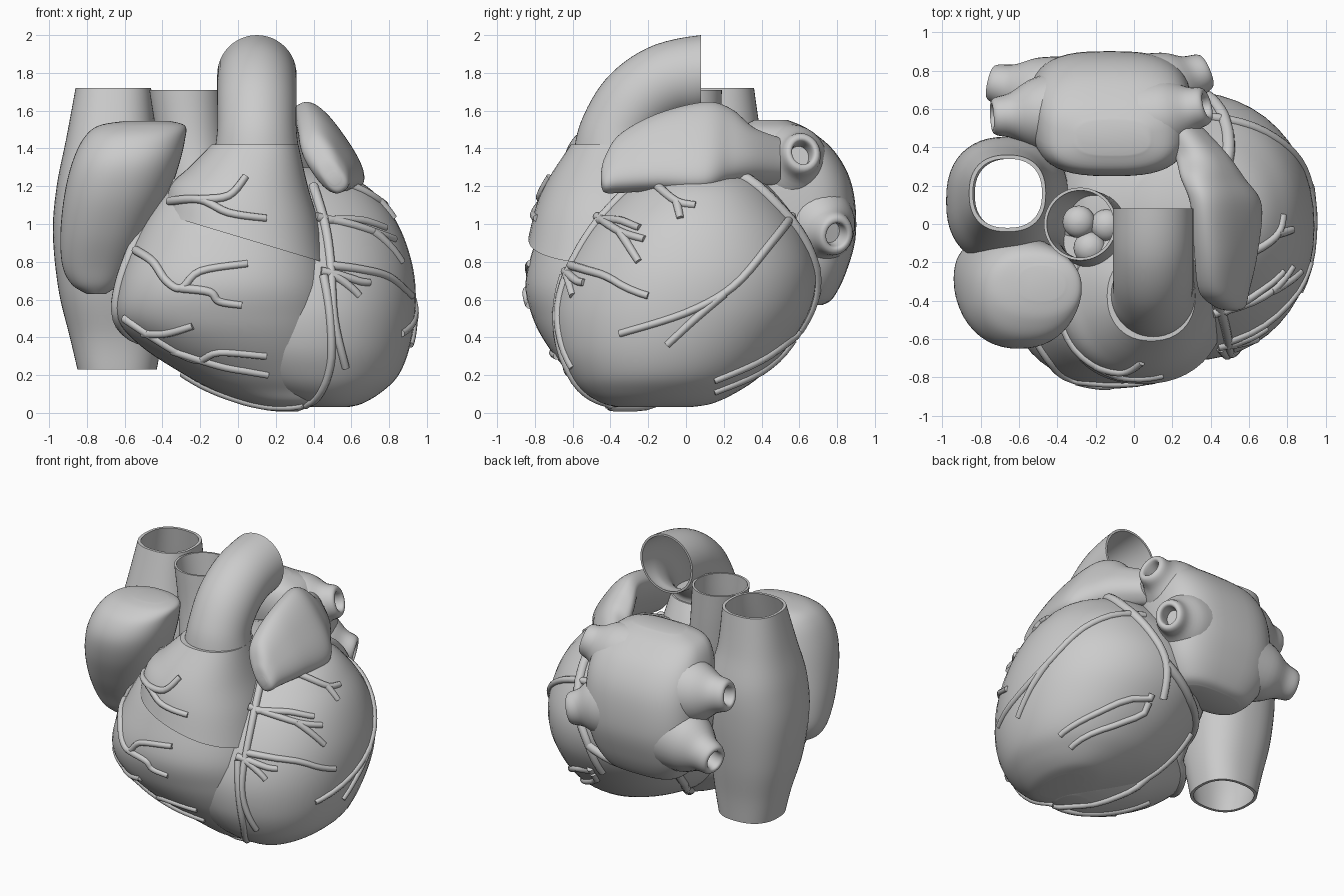
import bpy, bmesh
from math import sin, cos, pi, radians, copysign
from mathutils import Vector
from mathutils.bvhtree import BVHTree

if "Cube" in bpy.data.objects:
    bpy.data.objects.remove(bpy.data.objects["Cube"])


def smooth(rows, k=6):
    """Catmull-Rom interpolation of rows of numbers."""
    p = [rows[0]] + list(rows) + [rows[-1]]
    out = []
    for i in range(1, len(p) - 2):
        for j in range(k):
            t = j / k
            out.append([0.5 * (2 * b + (c - a) * t + (2 * a - 5 * b + 4 * c - d) * t * t
                               + (3 * b - a - 3 * c + d) * t ** 3)
                        for a, b, c, d in zip(*p[i - 1:i + 3])])
    return out + [list(rows[-1])]


def box(r):
    """Horizontal section: z, x0, x1, y0, y1, optional tilt."""
    z, x0, x1, y0, y1 = r[:5]
    tilt = r[5] if len(r) > 5 else 0
    return (Vector(((x0 + x1) / 2, (y0 + y1) / 2, z)),
            Vector(((x1 - x0) / 2, 0, -tilt)), Vector((0, (y1 - y0) / 2, 0)))


def loft(name, sections, n=2.0, wall=0, seg=48):
    """Skin (centre, u, v) sections; wall > 0 makes an open hollow tube."""
    if wall:
        sections = sections + [(c, u * (1 - wall / u.length), v * (1 - wall / v.length))
                               for c, u, v in reversed(sections)]
    bm = bmesh.new()
    rings = []
    f = lambda s: copysign(abs(s) ** (2 / n), s)
    for c, u, v in sections:
        rings.append([bm.verts.new(c + u * f(cos(2 * pi * i / seg)) + v * f(sin(2 * pi * i / seg)))
                      for i in range(seg)])
    pairs = list(zip(rings, rings[1:]))
    if wall:
        pairs.append((rings[-1], rings[0]))
    for a, b in pairs:
        for i in range(seg):
            j = (i + 1) % seg
            bm.faces.new((a[i], a[j], b[j], b[i]))
    if not wall:
        bm.faces.new(rings[0][::-1])
        bm.faces.new(rings[-1])
    bmesh.ops.recalc_face_normals(bm, faces=bm.faces)
    me = bpy.data.meshes.new(name)
    bm.to_mesh(me)
    bm.free()
    ob = bpy.data.objects.new(name, me)
    bpy.context.collection.objects.link(ob)
    bpy.ops.object.select_all(action='DESELECT')
    ob.select_set(True)
    bpy.context.view_layer.objects.active = ob
    bpy.ops.object.shade_smooth_by_angle(angle=radians(40))
    return ob


def body(name, rows, n=2.0, wall=0):
    return loft(name, [box(r) for r in smooth(rows)], n, wall)


# Ventricles
lv = body("left_ventricle", [
    (.03, .38, .58, -.35, .02), (.05, .27, .66, -.44, .14), (.11, .08, .76, -.54, .27),
    (.2, -.1, .85, -.62, .4), (.35, -.25, .91, -.69, .54), (.55, -.35, .94, -.71, .66),
    (.75, -.4, .93, -.66, .69), (.95, -.4, .87, -.55, .63), (1.1, -.35, .78, -.42, .53),
    (1.22, -.25, .65, -.28, .42), (1.3, 0, .42, -.1, .3)], 2.1)
rv = body("right_ventricle", [
    (.03, .15, .38, -.4, -.2), (.06, .03, .46, -.47, -.1), (.12, -.13, .49, -.53, 0),
    (.2, -.28, .5, -.61, .06), (.35, -.51, .51, -.73, .1), (.5, -.64, .51, -.81, .1),
    (.68, -.63, .5, -.85, .1), (.9, -.55, .46, -.8, .1), (1.1, -.44, .4, -.72, .05),
    (1.25, -.3, .33, -.6, 0)], 2.2)
conus = body("outflow_cone", [
    (.92, -.39, .475, -.835, 0, .13), (1.1, -.36, .43, -.79, 0, .1),
    (1.25, -.26, .37, -.72, -.03, .05), (1.42, -.14, .32, -.61, -.14, 0)], 2.2)

# Great vessels
trunk = []
for y, z, r, a in smooth([(-.37, 1.38, .225, 0), (-.35, 1.5, .21, 12), (-.25, 1.65, .21, 35),
                          (-.1, 1.75, .21, 60), (.08, 1.79, .21, 90)]):
    a = radians(a)
    trunk.append((Vector((.1, y, z)), Vector((r, 0, 0)), Vector((0, cos(a), -sin(a))) * r))
loft("pulmonary_trunk", trunk, wall=.015)
body("aorta", [(.95, -.36, .04, -.3, .1), (1.2, -.4, -.02, -.24, .16),
               (1.45, -.43, -.07, -.2, .18), (1.71, -.47, -.09, -.19, .19)], wall=.015)
for i in range(3):
    a = 2 * pi * i / 3 + .4
    c = Vector((-.22 + .085 * cos(a), -.04 + .085 * sin(a), 0))
    loft(f"valve_cusp_{i + 1}", [(c + Vector((0, 0, 1.25 + .07 * sin(t))),
                                  Vector((.085 * cos(t), 0, 0)), Vector((0, .085 * cos(t), 0)))
                                 for t in [radians(d) for d in range(-85, 86, 17)]], seg=20)

# Right atrium with both caval openings, and its appendage
body("right_atrium_and_cavae", [
    (.23, -.85, -.43, -.05, .36), (.4, -.89, -.4, -.08, .38), (.65, -.95, -.37, -.16, .42),
    (.95, -.98, -.34, -.21, .45), (1.2, -.96, -.36, -.2, .45), (1.45, -.91, -.43, -.12, .4),
    (1.72, -.86, -.46, -.04, .36)], 2.4, wall=.02)
body("right_appendage", [
    (.63, -.8, -.7, -.32, -.2), (.68, -.88, -.63, -.37, -.13), (.78, -.93, -.56, -.43, -.08),
    (.95, -.94, -.47, -.53, -.06), (1.15, -.92, -.37, -.62, -.06), (1.32, -.88, -.31, -.65, -.07),
    (1.45, -.82, -.28, -.6, -.1), (1.52, -.74, -.28, -.5, -.15), (1.545, -.6, -.36, -.4, -.22)], 2.2)

# Left atrium, pulmonary vein stubs and appendage
body("left_atrium", [
    (.57, -.35, .1, .5, .72), (.61, -.43, .17, .42, .78), (.75, -.52, .25, .36, .85),
    (.95, -.55, .29, .3, .9), (1.2, -.54, .3, .27, .88), (1.38, -.51, .28, .25, .79),
    (1.5, -.44, .2, .28, .65), (1.55, -.3, .08, .36, .54)], 2.9)
STUBS = {"left_upper": ((.1, .55, 1.3), (.38, .62, 1.38)),
         "left_lower": ((.1, .68, 1.0), (.38, .8, .94)),
         "right_upper": ((-.4, .58, 1.2), (-.74, .56, 1.24)),
         "right_lower": ((-.4, .66, .9), (-.75, .74, .84))}
for k, (a, b) in STUBS.items():
    a, b = Vector(a), Vector(b)
    d = (b - a).normalized()
    u = d.cross(Vector((0, 0, 1))).normalized()
    v = d.cross(u)
    rows = smooth([(0, .22), (.4, .18), (.7, .12), (.93, .1), (1, .08), (.96, .058), (.7, .052)], 4)
    loft(k + "_pulmonary_vein", [(a.lerp(b, t), u * r, v * r * 1.1) for t, r in rows], seg=28)

ear = []
lu, lt = Vector((.57, 0, -.82)), Vector((.82, 0, .57))
for y, x, z, a, b in smooth([(-.45, .51, 1.24, .03, .03), (-.43, .5, 1.26, .1, .06),
                             (-.35, .47, 1.32, .17, .09), (-.15, .48, 1.38, .23, .1),
                             (.1, .48, 1.41, .27, .1), (.24, .41, 1.41, .22, .11),
                             (.36, .35, 1.36, .15, .12), (.5, .24, 1.33, .12, .11)]):
    ear.append((Vector((x, y, z)), lu * a, lt * b))
loft("left_appendage", ear, 2.6)

# Coronary vessels laid onto the ventricle surfaces
bm = bmesh.new()
for o in (lv, rv, conus):
    bm.from_mesh(o.data)
tree = BVHTree.FromBMesh(bm)
bm.free()


def vessel(name, pts, view, r=.022):
    path = []
    for p in smooth(pts, 5):
        if view == "front":
            hit = tree.ray_cast(Vector((p[0], -3, p[1])), Vector((0, 1, 0)))[0]
            near = Vector((p[0], -.3, p[1]))
        elif view == "side":
            hit = tree.ray_cast(Vector((3, p[0], p[1])), Vector((-1, 0, 0)))[0]
            near = Vector((.35, p[0], p[1]))
        else:
            hit, near = None, Vector(p)
        path.append(hit or tree.find_nearest(near)[0])
    cu = bpy.data.curves.new(name, 'CURVE')
    cu.dimensions = '3D'
    cu.bevel_depth = r
    cu.bevel_resolution = 3
    cu.use_fill_caps = True
    sp = cu.splines.new('POLY')
    sp.points.add(len(path) - 1)
    for i, (q, c) in enumerate(zip(sp.points, path)):
        q.co = (*c, 1)
        q.radius = 1.1 - .25 * i / len(path)
    sp.use_smooth = True
    bpy.context.collection.objects.link(bpy.data.objects.new(name, cu))


FRONT = [
    [(-.36, 1.12), (-.2, 1.13), (-.05, 1.06), (.15, 1.03)],
    [(-.2, 1.13), (-.05, 1.15), (.04, 1.25)],
    [(-.54, .86), (-.45, .8), (-.38, .7), (-.3, .66), (-.2, .75), (.05, .79)],
    [(-.3, .66), (-.15, .64), (-.1, .59), (.02, .57)],
    [(-.6, .5), (-.45, .4), (-.3, .31), (-.2, .28), (-.1, .32), (.15, .3)],
    [(-.35, .33), (-.1, .25), (.05, .22), (.16, .2)],
    [(-.5, .42), (-.38, .42), (-.24, .46)],
    [(.5, .78), (.65, .76), (.8, .72), (.92, .62)],
    [(.47, 1.02), (.65, 1.02), (.78, .98)]]
SIDE = [
    [(-.47, 1.04), (-.35, .96), (-.22, .92)], [(-.35, .96), (-.25, .8)],
    [(-.64, .75), (-.58, .7), (-.54, .69)], [(-.63, .73), (-.6, .62)],
    [(-.15, 1.2), (-.05, 1.12), (.05, 1.1)], [(-.05, 1.12), (-.03, 1.03)],
    [(.56, 1.04), (.45, .9), (.25, .67), (0, .53), (-.35, .42)],
    [(.2, .63), (.05, .5), (-.1, .36)],
    [(.61, .43), (.4, .28), (.15, .17)], [(.58, .38), (.4, .22), (.15, .11)]]
for view, group in (("front", FRONT), ("side", SIDE)):
    for i, p in enumerate(group):
        vessel(f"{view}_branch_{i + 1}", p, view)
vessel("right_coronary", [(-.32, -.4, 1.22), (-.48, -.42, .95), (-.6, -.45, .72), (-.64, -.4, .5),
                          (-.5, -.1, .38), (-.35, .25, .45)], "near", .03)
vessel("front_groove_artery", [(.4, 1.2), (.46, 1.0), (.49, .8), (.51, .5), (.57, .24)], "front", .024)
vessel("groove_vein", [(.47, -.7, .75), (.5, -.72, .5), (.49, -.64, .25), (.42, -.5, .08),
                       (.36, -.4, .02)], "near")
vessel("circumflex", [(.45, .2, 1.28), (.5, .42, 1.18), (.48, .58, 1.04), (.4, .66, .85),
                      (.3, .7, .65), (.25, .62, .42)], "near", .032)
vessel("back_sinus", [(.3, .7, .65), (0, .65, .5), (-.25, .45, .45), (-.35, .25, .45)], "near", .03)
vessel("lower_groove_artery", [(-.25, .4, .4), (-.15, .15, .15), (.1, -.15, .03), (.35, -.42, .02)],
       "near", .025)
vessel("lower_marginal", [(-.3, -.2, .2), (-.1, -.3, .08), (.12, -.36, .03), (.35, -.42, .02)], "near")
